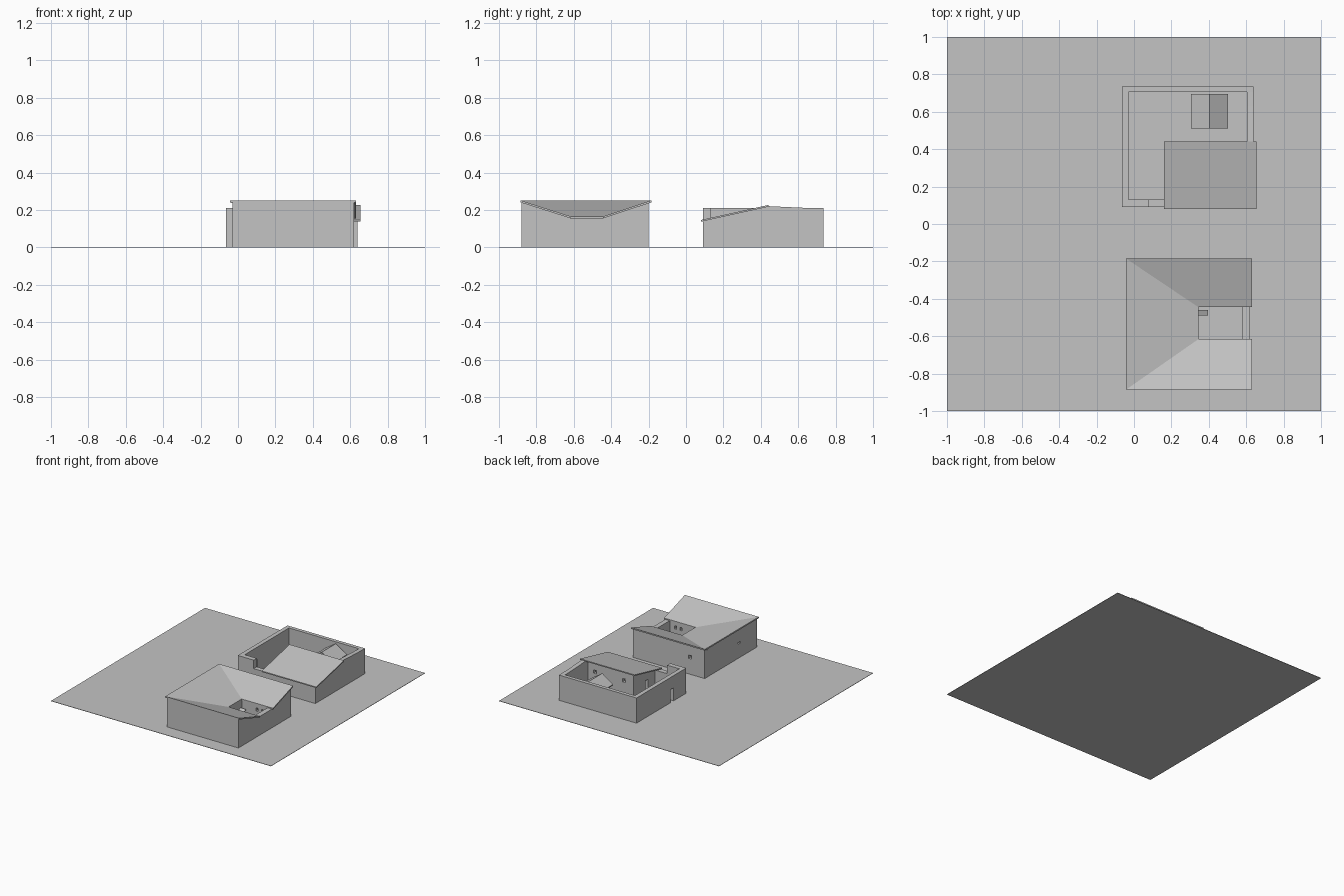
import bpy, bmesh
from mathutils import Vector

if "Cube" in bpy.data.objects:
    bpy.data.objects.remove(bpy.data.objects["Cube"])

grey = bpy.data.materials.new("clay_grey")
grey.diffuse_color = (0.55, 0.55, 0.55, 1)
grey.use_nodes = True
grey.node_tree.nodes["Principled BSDF"].inputs["Base Color"].default_value = grey.diffuse_color


def prism(name, pts, off):
    """Flat polygon swept along an offset vector into a closed solid."""
    bm = bmesh.new()
    face = bm.faces.new([bm.verts.new(p) for p in pts])
    ext = bmesh.ops.extrude_face_region(bm, geom=[face], use_keep_orig=True)
    moved = [g for g in ext["geom"] if isinstance(g, bmesh.types.BMVert)]
    bmesh.ops.translate(bm, verts=moved, vec=Vector(off))
    bmesh.ops.recalc_face_normals(bm, faces=bm.faces)
    me = bpy.data.meshes.new(name)
    bm.to_mesh(me)
    bm.free()
    me.materials.append(grey)
    ob = bpy.data.objects.new(name, me)
    bpy.context.collection.objects.link(ob)
    return ob


def box(name, x0, x1, y0, y1, z0, z1):
    return prism(name, [(x0, y0, z0), (x1, y0, z0), (x1, y1, z0), (x0, y1, z0)], (0, 0, z1 - z0))


def wall_x(name, x0, x1, profile):
    """Y-Z profile extruded along x."""
    return prism(name, [(x0, y, z) for y, z in profile], (x1 - x0, 0, 0))


def cut(wall, x0, x1, y0, y1, z0, z1):
    """Cut a door or window opening out of a wall."""
    c = box("opening_cutter", x0, x1, y0, y1, z0, z1)
    m = wall.modifiers.new("opening", "BOOLEAN")
    m.operation, m.solver, m.object = "DIFFERENCE", "EXACT", c
    bpy.context.view_layer.objects.active = wall
    bpy.ops.object.modifier_apply(modifier=m.name)
    bpy.data.objects.remove(c)


box("ground_plate", -1, 1, -1, 1, 0, 0.003)

# Front house: roofs fall inward to a courtyard
T = (0, 0, -0.011)
HI, LO = 0.252, 0.166
prism("north_roof", [(-.042, -.185, HI), (.63, -.185, HI), (.63, -.445, LO), (.345, -.445, LO)], T)
prism("south_roof", [(-.042, -.885, HI), (.63, -.885, HI), (.63, -.615, LO), (.345, -.615, LO)], T)
prism("west_roof", [(-.042, -.185, HI), (.345, -.445, LO), (.345, -.615, LO), (-.042, -.885, HI)], T)

wall_x("east_wall", .58, .62, [(-.88, 0), (-.2, 0), (-.2, .238), (-.445, .157),
                              (-.615, .157), (-.88, .241)])
north = wall_x("north_wall", -.03, .58, [(-.2, 0), (-.2, .238), (-.235, .226), (-.235, 0)])
wall_x("south_wall", -.03, .58, [(-.88, 0), (-.88, .241), (-.845, .229), (-.845, 0)])
west = prism("west_wall", [(-.03, -.845, 0), (-.03, -.845, .24), (.005, -.845, .231), (.005, -.845, 0)],
             (0, .61, 0))
cut(north, .092, .116, -.25, -.19, .13, .158)
cut(west, -.04, .02, -.665, -.635, .12, .132)

# Courtyard walls with small windows
court_n = box("court_north_wall", .345, .58, -.44, -.415, 0, .157)
court_s = box("court_south_wall", .345, .58, -.645, -.62, 0, .157)
court_w = box("court_west_wall", .315, .345, -.645, -.415, 0, .157)
for x in (.48, .53):
    cut(court_n, x - .01, x + .01, -.46, -.4, .10, .125)
    cut(court_s, x - .01, x + .01, -.66, -.6, .10, .125)
cut(court_w, .3, .36, -.49, -.46, .003, .085)
prism("door_canopy", [(.345, -.46, .1), (.395, -.46, .1), (.395, -.49, .088), (.345, -.49, .088)],
      (0, 0, -.006))

# Rear yard: enclosing walls
yard_w = box("yard_west_wall", -.065, -.03, .09, .735, 0, .21)
box("yard_north_wall", -.03, .64, .705, .735, 0, .21)
box("yard_front_wall", -.03, .08, .09, .13, 0, .21)
box("yard_front_low_wall", .08, .19, .09, .13, 0, .14)
wall_x("yard_east_wall", .605, .64, [(.435, 0), (.435, .221), (.63, .212), (.705, .21), (.705, 0)])
cut(yard_w, -.08, 0, .255, .295, .003, .11)

# Rear house: single sloped roof
prism("lean_roof", [(.16, .08, .147), (.655, .08, .147), (.655, .44, .227), (.16, .44, .227)], (0, 0, -.009))
top = lambda y: .138 + (y - .08) * .2222
side = [(.09, 0), (.09, top(.09)), (.41, top(.41)), (.41, 0)]
house_w = wall_x("house_west_wall", .19, .22, side)
wall_x("house_east_wall", .605, .64, [(.09, 0), (.09, top(.09)), (.435, top(.435)), (.435, 0)])
wall_x("house_front_wall", .22, .605, [(.09, 0), (.09, top(.09)), (.12, top(.12)), (.12, 0)])
house_n = wall_x("house_back_wall", .22, .605, [(.38, 0), (.38, top(.38)), (.41, top(.41)), (.41, 0)])
cut(house_w, .17, .24, .22, .255, .003, .1)
for x in (.277, .54):
    cut(house_n, x - .012, x + .012, .36, .43, .125, .152)

# Yard shed: gabled roof on low walls
for name, x in (("shed_roof_west", .305), ("shed_roof_east", .503)):
    prism(name, [(x, .51, .137), (.404, .51, .202), (.404, .695, .202), (x, .695, .137)], (0, 0, -.008))
prism("shed_body", [(.325, .53, 0), (.485, .53, 0), (.485, .53, .14), (.404, .53, .193), (.325, .53, .14)],
      (0, .15, 0))
